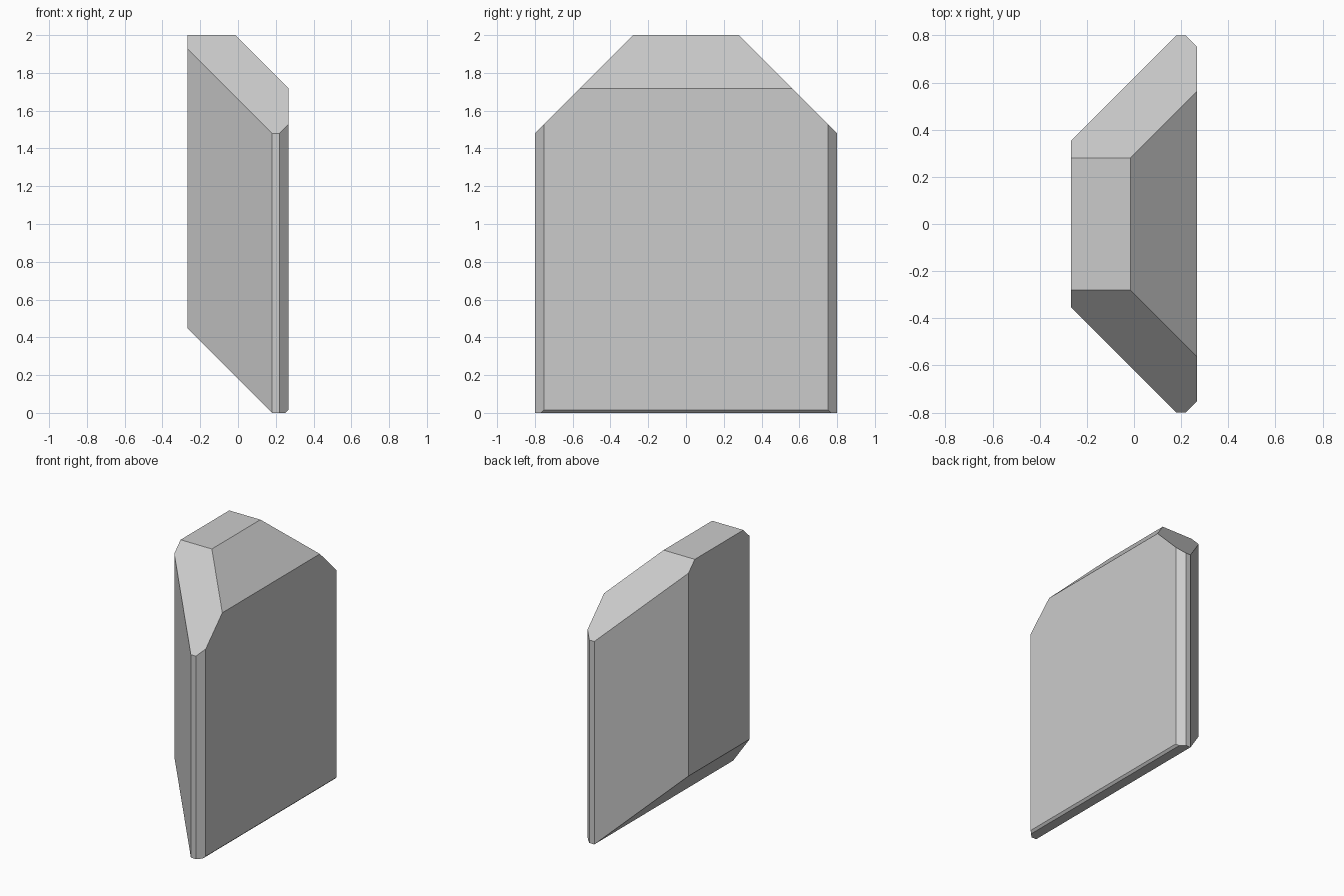
import bpy, bmesh
from mathutils import Vector

if "Cube" in bpy.data.objects:
    bpy.data.objects.remove(bpy.data.objects["Cube"])

# Block that bounds the crystal: x -0.27..0.265, y +-0.8, z 0..2
LO, HI = Vector((-0.267, -0.8, 0.0)), Vector((0.267, 0.8, 2.0))
bm = bmesh.new()
bmesh.ops.create_cube(bm, size=1)
for v in bm.verts:
    v.co = Vector([LO[i] if v.co[i] < 0 else HI[i] for i in range(3)])


def slice_off(normal, point):
    """Cut away everything on the normal's side of a plane and cap the cut."""
    geom = bm.verts[:] + bm.edges[:] + bm.faces[:]
    cut = bmesh.ops.bisect_plane(bm, geom=geom, dist=1e-6, plane_co=point,
                                 plane_no=normal, clear_outer=True)
    edges = [e for e in cut["geom_cut"] if isinstance(e, bmesh.types.BMEdge)]
    bmesh.ops.contextual_create(bm, geom=edges)


# Mirrored 45 degree facets on both ends
for s in (-1, 1):
    slice_off((-1, s, 0), (0.18, s * 0.8, 0))     # wide back bevel
    slice_off((1, s, 0), (0.22, s * 0.8, 0))      # narrow front bevel
    slice_off((0, s, 1), (0, s * 0.28, 2))        # sloping shoulder

# Facets across the width
slice_off((1, 0, 1), (-0.015, 0, 2))              # top slope
slice_off((-1, 0, -1), (0.18, 0, 0))              # undercut
slice_off((1, 0, -1), (0.252, 0, 0))              # small lower bevel

bmesh.ops.recalc_face_normals(bm, faces=bm.faces[:])
mesh = bpy.data.meshes.new("faceted_slab")
bm.to_mesh(mesh)
bm.free()
slab = bpy.data.objects.new("faceted_slab", mesh)
bpy.context.collection.objects.link(slab)
